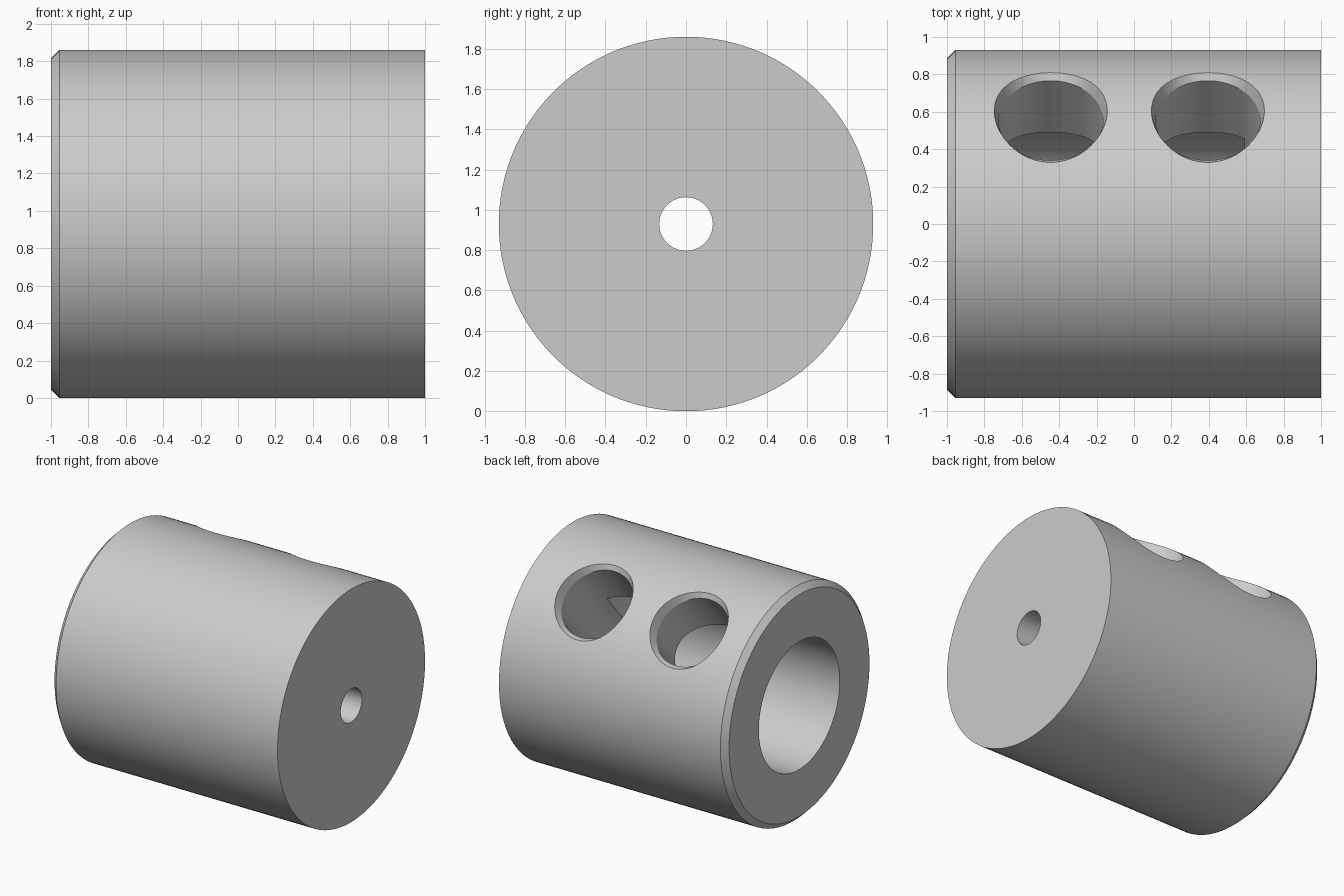
import bpy, bmesh, math

cube = bpy.data.objects.get("Cube")
if cube:
    bpy.data.objects.remove(cube, do_unlink=True)

RADIUS = 0.93
TILT = math.radians(40.6)

grey = bpy.data.materials.new("plain grey")
grey.use_nodes = True
colour = (0.6, 0.6, 0.6, 1)
grey.diffuse_color = colour
grey.node_tree.nodes["Principled BSDF"].inputs["Base Color"].default_value = colour


def loft(name, rings, closed):
    """Skin a list of rings; join last to first, or cap both ends."""
    bm = bmesh.new()
    loops = [[bm.verts.new(p) for p in ring] for ring in rings]
    pairs = list(zip(loops, loops[1:]))
    if closed:
        pairs.append((loops[-1], loops[0]))
    else:
        bm.faces.new(loops[0])
        bm.faces.new(loops[-1])
    for a, b in pairs:
        n = len(a)
        for i in range(n):
            j = (i + 1) % n
            bm.faces.new((a[i], a[j], b[j], b[i]))
    bmesh.ops.recalc_face_normals(bm, faces=bm.faces)
    mesh = bpy.data.meshes.new(name)
    bm.to_mesh(mesh)
    bm.free()
    mesh.materials.append(grey)
    obj = bpy.data.objects.new(name, mesh)
    bpy.context.collection.objects.link(obj)
    return obj


def angles(n):
    return [2 * math.pi * i / n for i in range(n)]


# Sleeve: turned profile (x, radius) with chamfer, blind bore and small axial hole
profile = [(-1, 0.885), (-0.955, RADIUS), (1, RADIUS), (1, 0.133),
           (0.59, 0.133), (0.59, 0.51), (-1, 0.51)]
sleeve = loft("sleeve", [[(x, r * math.cos(a), r * math.sin(a)) for a in angles(120)]
                         for x, r in profile], True)
sleeve.location.z = RADIUS


def hole_cutter(x):
    """Round hole into the bore, with a flared rim on the curved surface."""
    floor, seat, flare, top = [], [], [], []
    for a in angles(72):
        c, s = math.cos(a), math.sin(a)
        floor.append((0.28 * c, 0.28 * s, 0.1))
        seat.append((0.28 * c, 0.28 * s, 0.85))
        rim = (0.302 * c, 0.316 * s, math.sqrt(RADIUS ** 2 - (0.316 * s) ** 2))
        out = [r + 0.3 * (r - p) for r, p in zip(rim, seat[-1])]
        flare.append(out)
        top.append((out[0], out[1], 1.2))
    obj = loft("hole_cutter", [floor, seat, flare, top], False)
    obj.location = (x, 0, RADIUS)
    obj.rotation_euler.x = -TILT
    obj.hide_render = True
    return obj


# Two side holes
bpy.context.view_layer.objects.active = sleeve
for x in (-0.445, 0.395):
    cutter = hole_cutter(x)
    mod = sleeve.modifiers.new("side_hole", "BOOLEAN")
    mod.operation = "DIFFERENCE"
    mod.solver = "EXACT"
    mod.object = cutter
    bpy.context.view_layer.update()
    bpy.ops.object.modifier_apply(modifier=mod.name)
    bpy.data.objects.remove(cutter, do_unlink=True)

# Smooth shading with crisp machined edges
bpy.ops.object.select_all(action="DESELECT")
sleeve.select_set(True)
bpy.ops.object.shade_smooth_by_angle(angle=math.radians(12))
